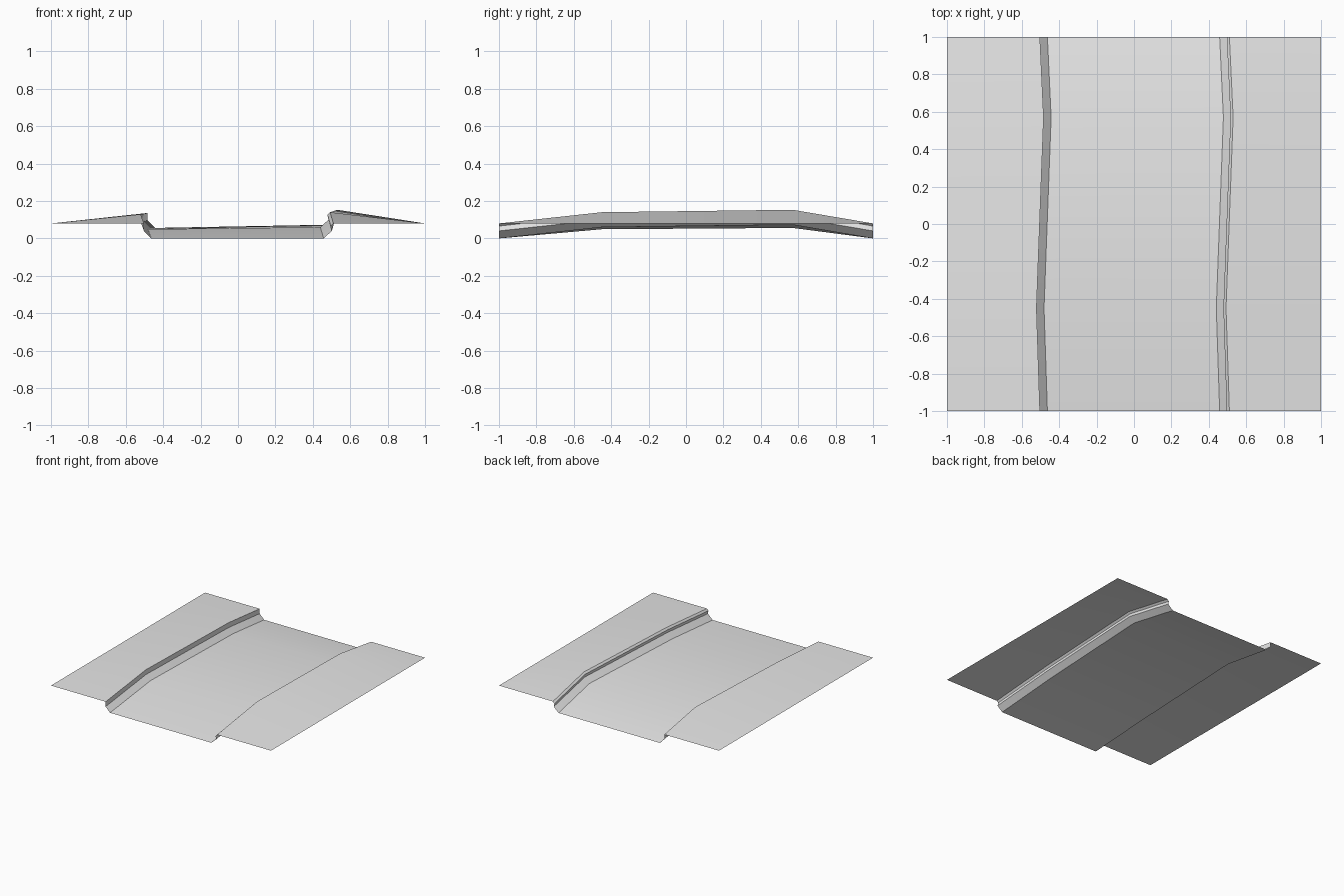
import bpy
import bmesh

cube = bpy.data.objects.get("Cube")
if cube:
    bpy.data.objects.remove(cube, do_unlink=True)

# Single ground colour
grey = bpy.data.materials.new("pale grey")
grey.use_nodes = True
grey.diffuse_color = (0.8, 0.8, 0.8, 1)
grey.node_tree.nodes["Principled BSDF"].inputs["Base Color"].default_value = (0.8, 0.8, 0.8, 1)

# Stations along the channel: position, sideways sway, rise on the -x and +x sides
STATIONS = [(-1, 0, 0, 0), (-0.45, -0.018, 0.049, 0.06),
            (0.57, 0.02, 0.056, 0.073), (1, 0, 0, 0)]


def strip(name, profile):
    """Loft a cross-section, listed from -x to +x, along the stations."""
    bm = bmesh.new()
    rows = []
    for y, sway, rise_right, rise_left in STATIONS:
        row = []
        for x, z in profile:
            rise = rise_right if x < 0 else rise_left
            inner = abs(x) < 1          # the outer borders stay straight
            row.append(bm.verts.new((x + sway * inner, y, z + rise * inner)))
        rows.append(row)
    for a, b in zip(rows, rows[1:]):
        for i in range(len(profile) - 1):
            bm.faces.new((a[i], a[i + 1], b[i + 1], b[i]))
    mesh = bpy.data.meshes.new(name)
    bm.to_mesh(mesh)
    bm.free()
    mesh.materials.append(grey)
    obj = bpy.data.objects.new(name, mesh)
    bpy.context.collection.objects.link(obj)
    bpy.ops.object.select_all(action="DESELECT")
    obj.select_set(True)
    bpy.context.view_layer.objects.active = obj
    bpy.ops.object.shade_smooth_by_angle(angle=0.5)


# Sloping banks, stepped channel walls and the bed between them
strip("right_bank", [(-1, 0.08), (-0.503, 0.08)])
strip("right_wall", [(-0.503, 0.08), (-0.503, 0.04), (-0.463, 0)])
strip("channel_bed", [(-0.463, 0), (0.458, 0)])
strip("left_wall", [(0.458, 0), (0.502, 0.04), (0.496, 0.066), (0.51, 0.08)])
strip("left_bank", [(0.51, 0.08), (1, 0.08)])
